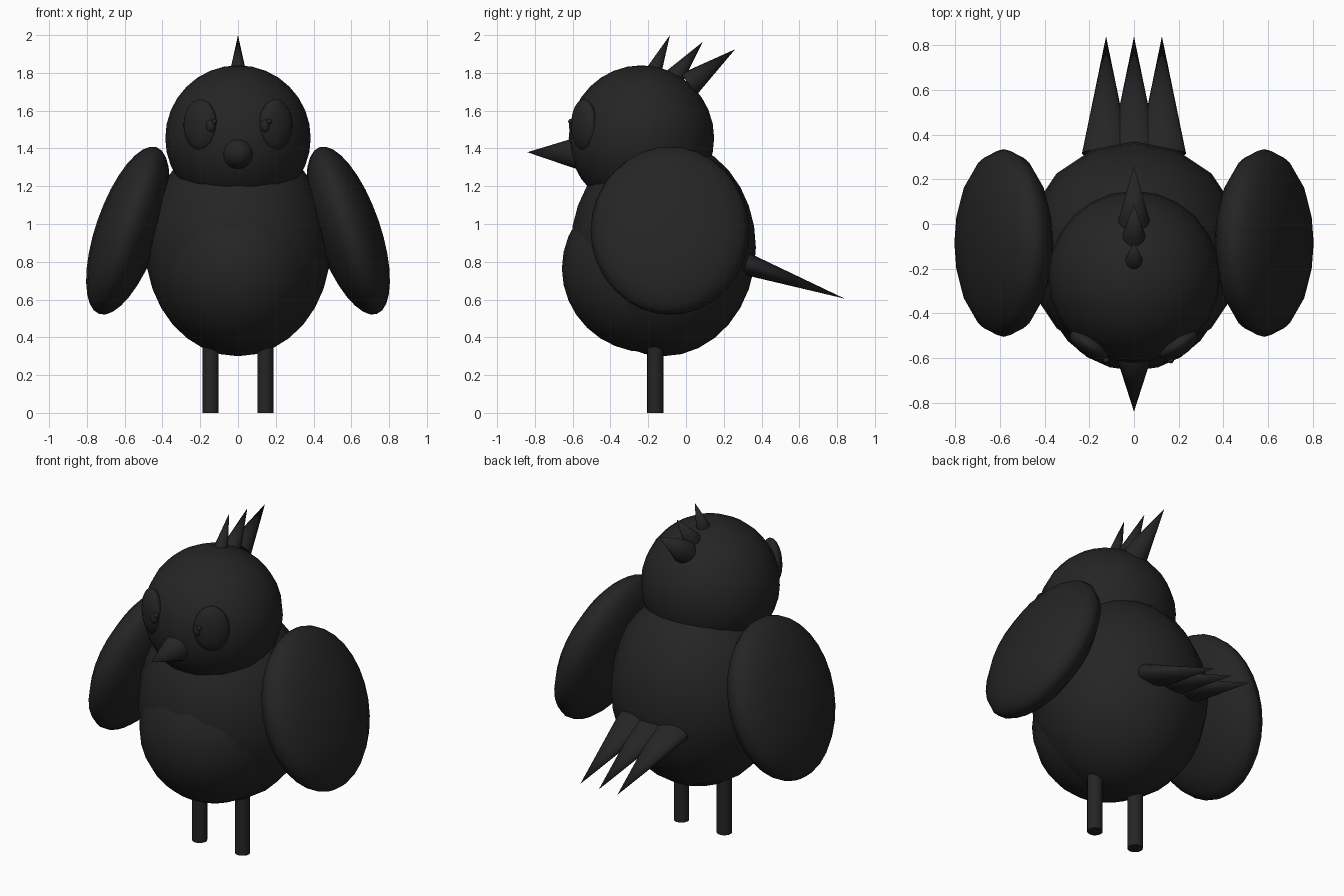
import bpy
import math
from mathutils import Vector

if "Cube" in bpy.data.objects:
    bpy.data.objects.remove(bpy.data.objects["Cube"], do_unlink=True)

SHADE = 0.018
black = bpy.data.materials.new("soft_black")
black.use_nodes = True
black.diffuse_color = (SHADE, SHADE, SHADE, 1)
black.node_tree.nodes["Principled BSDF"].inputs["Base Color"].default_value = (SHADE, SHADE, SHADE, 1)


def finish(name):
    obj = bpy.context.object
    obj.name = name
    obj.data.materials.append(black)
    bpy.ops.object.shade_smooth_by_angle(angle=math.radians(45))
    return obj


def ball(name, centre, radii, turn=(0, 0, 0), segments=24, rings=16):
    bpy.ops.mesh.primitive_uv_sphere_add(segments=segments, ring_count=rings, radius=1, location=centre,
                                         rotation=[math.radians(a) for a in turn])
    bpy.context.object.scale = radii
    return finish(name)


def spike(name, base, tip, radius, flatten=1.0):
    base, tip = Vector(base), Vector(tip)
    axis = tip - base
    bpy.ops.mesh.primitive_cone_add(vertices=20, radius1=radius, radius2=0, depth=axis.length,
                                    location=(base + tip) / 2)
    obj = bpy.context.object
    obj.rotation_euler = axis.to_track_quat('Z', 'Y').to_euler()
    obj.scale.y = flatten
    return finish(name)


# Torso, rounded belly and head
ball("body", (0, -0.12, 0.876), (0.49, 0.49, 0.576), segments=16)
ball("belly", (0, -0.2, 0.765), (0.42, 0.457, 0.445))
ball("head", (0, -0.236, 1.455), (0.385, 0.385, 0.385))
spike("beak", (0, -0.56, 1.375), (0, -0.84, 1.38), 0.09)

# Paired wings, legs and eyes
for side, label in ((1, "left"), (-1, "right")):
    ball(label + "_wing", (side * 0.583, -0.085, 0.965), (0.17, 0.42, 0.467), (0, -side * 19, 0), 16)
    bpy.ops.mesh.primitive_cylinder_add(vertices=16, radius=0.043, depth=0.45,
                                        location=(side * 0.145, -0.163, 0.225))
    finish(label + "_leg")
    ball(label + "_eye", (side * 0.2, -0.54, 1.525), (0.1, 0.05, 0.135), (0, 0, side * 33))
    ball(label + "_pupil", (side * 0.145, -0.598, 1.52), (0.025, 0.022, 0.035), segments=12, rings=8)
    ball(label + "_eye_glint", (side * 0.145 + 0.02, -0.61, 1.543), (0.014, 0.014, 0.014), segments=12, rings=8)

# Crest feathers, growing toward the back
spike("front_crest", (0, -0.17, 1.81), (0, -0.085, 2.0), 0.042)
spike("middle_crest", (0, -0.06, 1.78), (0, 0.09, 1.965), 0.052)
spike("back_crest", (0, 0.015, 1.74), (0, 0.26, 1.925), 0.07)

# Fanned tail feathers
for x, label in ((-0.125, "right"), (0, "middle"), (0.125, "left")):
    spike(label + "_tail_feather", (x, 0.315, 0.79), (x, 0.84, 0.605), 0.108, 0.55)
